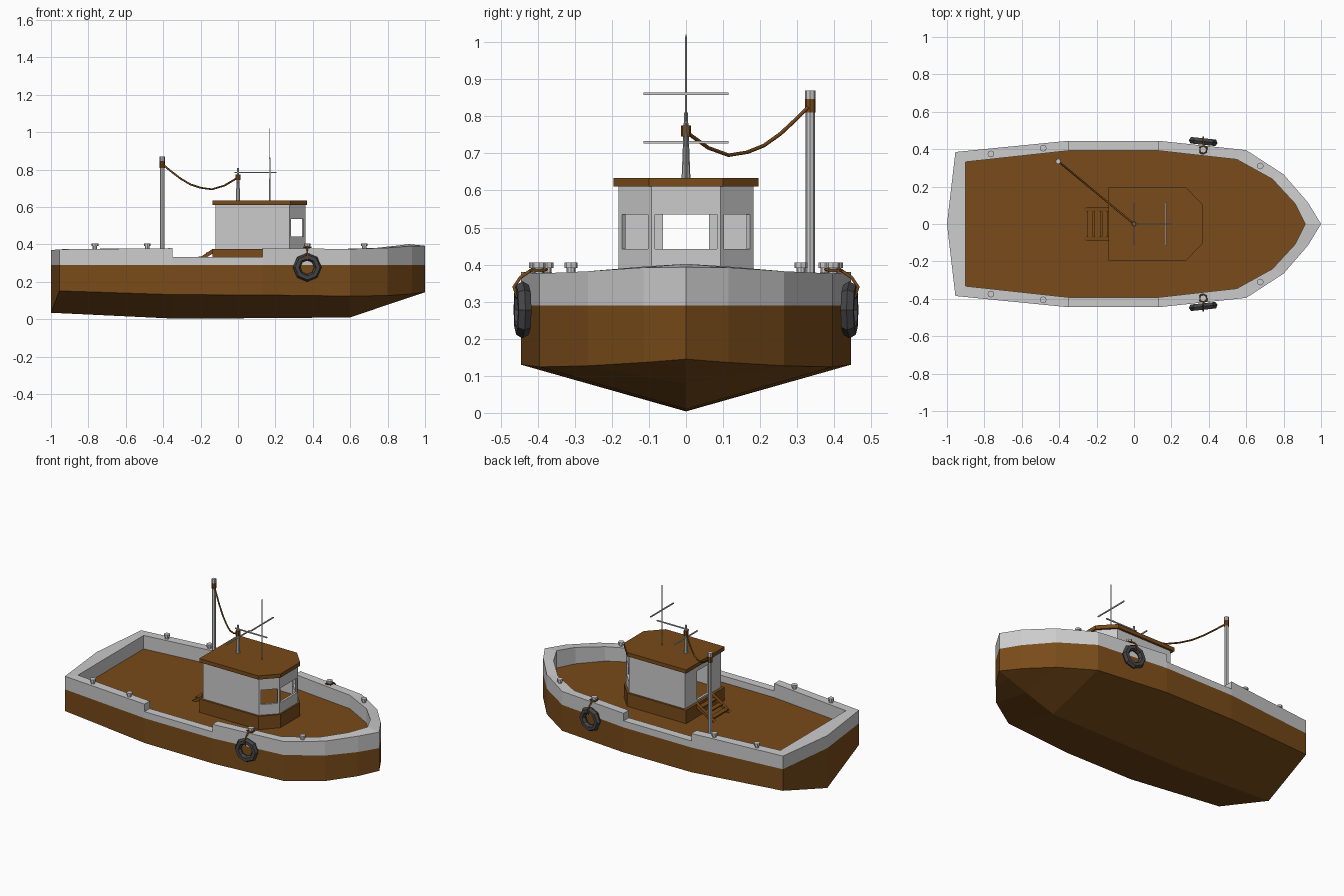
import bpy, bmesh
from math import radians
from mathutils import Vector

if "Cube" in bpy.data.objects:
    bpy.data.objects.remove(bpy.data.objects["Cube"])


def material(name, rgb):
    m = bpy.data.materials.new(name)
    m.diffuse_color = (*rgb, 1)
    m.use_nodes = True
    m.node_tree.nodes["Principled BSDF"].inputs["Base Color"].default_value = m.diffuse_color
    return m


BROWN = material("brown", (0.19, 0.07, 0.01))
BLACK = material("rubber", (0.06, 0.06, 0.065))


def loft(name, rows, close_u=False, close_v=False, caps=False, mat=None, mirror=False):
    """Skin a grid of points: each row is one section."""
    bm = bmesh.new()
    vs = [[bm.verts.new(p) for p in r] for r in rows]
    n, k = len(rows), len(rows[0])
    for i in range(n if close_u else n - 1):
        for j in range(k if close_v else k - 1):
            a, b = vs[i], vs[(i + 1) % n]
            bm.faces.new((a[j], b[j], b[(j + 1) % k], a[(j + 1) % k]))
    if caps:
        bm.faces.new(vs[0])
        bm.faces.new(vs[-1])
    bmesh.ops.remove_doubles(bm, verts=bm.verts, dist=1e-5)
    bmesh.ops.recalc_face_normals(bm, faces=bm.faces)
    me = bpy.data.meshes.new(name)
    bm.to_mesh(me)
    bm.free()
    ob = bpy.data.objects.new(name, me)
    bpy.context.collection.objects.link(ob)
    if mat:
        me.materials.append(mat)
    if mirror:
        md = ob.modifiers.new("mirror", 'MIRROR')
        md.use_axis = (False, True, False)
        md.merge_threshold = 0.0005
    return ob


def prism(name, outline, z0, z1, mat=None):
    return loft(name, [[(x, y, z) for x, y in outline] for z in (z0, z1)],
                close_v=True, caps=True, mat=mat)


def box(name, lo, hi, mat=None):
    return prism(name, [(lo[0], lo[1]), (hi[0], lo[1]), (hi[0], hi[1]), (lo[0], hi[1])],
                 lo[2], hi[2], mat)


def post(name, x, y, z0, z1, r0, r1=None, sides=8, mat=None):
    bpy.ops.mesh.primitive_cone_add(vertices=sides, radius1=r0, radius2=r0 if r1 is None else r1,
                                    depth=z1 - z0, location=(x, y, (z0 + z1) / 2))
    ob = bpy.context.object
    ob.name = name
    if mat:
        ob.data.materials.append(mat)
    return ob


def rope(name, pts, r):
    cu = bpy.data.curves.new(name, 'CURVE')
    cu.dimensions = '3D'
    cu.bevel_depth = r
    cu.bevel_resolution = 1
    cu.use_fill_caps = True
    sp = cu.splines.new('POLY')
    sp.points.add(len(pts) - 1)
    for p, co in zip(sp.points, pts):
        p.co = (*co, 1)
    ob = bpy.data.objects.new(name, cu)
    bpy.context.collection.objects.link(ob)
    cu.materials.append(BROWN)


# Hull: outer x, outer y, keel z, chine z per station, stern to bow
DECK = 0.29
hull = [(-1, 0, .035, .035), (-.955, .385, .035, .152), (-.35, .445, .004, .132),
        (.13, .445, .006, .13), (.6, .395, .01, .124), (.8, .265, .078, .127),
        (.93, .115, .121, .136), (1, 0, .145, .145)]
rows = []
for x, y, k, c in hull:
    kx = -1 if x < -.9 else x
    rows.append([(kx, 0, k), (x, y, c), (x, y, DECK), (x, 0, DECK)])
loft("hull", rows, mat=BROWN, mirror=True)

# Gunwale: outer x, y, inner x, y, outer top, inner top; repeated stations make the notch
rail = [(-1, 0, -.9, 0, .37, .376), (-.955, .385, -.9, .332, .374, .376),
        (-.35, .445, -.35, .392, .38, .38), (-.35, .445, -.35, .392, .332, .332),
        (.13, .445, .13, .392, .332, .332), (.13, .445, .13, .392, .38, .38),
        (.6, .395, .55, .345, .376, .376), (.8, .265, .74, .24, .382, .382),
        (.93, .115, .86, .11, .392, .395), (1, 0, .915, 0, .393, .402)]
loft("gunwale", [[(a, b, DECK), (a, b, zo), (c, d, zi), (c, d, DECK)]
                 for a, b, c, d, zo, zi in rail], mirror=True)

# Cabin base and roof
plan = [(-.137, -.195), (.28, -.195), (.37, -.1), (.37, .1), (.28, .195), (-.137, .195)]
prism("cabin_base", plan, DECK, .375, BROWN)
prism("cabin_roof", plan, .61, .634, BROWN)

# Cabin walls: panels with an optional rectangular opening (start, end, bottom, top)
Z0, Z1, T = .375, .612, .014
walls = [(-.12, -.182), (.275, -.182), (.36, -.093), (.36, .093), (.275, .182), (-.12, .182)]
window = (.1, .9, .442, .535)
openings = [None, window, (.05, .95, .442, .535), window, None, (.33, .67, .385, .57)]
for i, hole in enumerate(openings):
    p, q = Vector(walls[i]), Vector(walls[(i + 1) % 6])
    d = (q - p).normalized()
    inward = Vector((-d.y, d.x)) * T

    def at(t, z, off):
        v = p.lerp(q, t) + inward * off
        return (v.x, v.y, z)

    outer = [(0, Z0), (1, Z0), (1, Z1), (0, Z1)]
    name = f"cabin_wall_{i + 1}"
    if hole:
        a, b, lo, hi = hole
        inner = [(a, lo), (b, lo), (b, hi), (a, hi)]
        loft(name, [[at(*o, 0), at(*n, 0), at(*n, 1), at(*o, 1)]
                    for o, n in zip(outer, inner)], close_u=True, close_v=True)
    else:
        loft(name, [[at(*o, k) for o in outer] for k in (0, 1)], close_v=True, caps=True)

# Steps up to the cabin door
for s in (-1, 1):
    side = [(-.265, DECK), (-.235, DECK), (-.137, .35), (-.137, .375)]
    loft("step_stringer", [[(x, s * y, z) for x, z in side] for y in (.068, .09)],
         close_v=True, caps=True, mat=BROWN)
for i in range(3):
    x, z = -.235 + .04 * i, .308 + .023 * i
    box("step_tread", (x - .016, -.07, z - .004), (x + .016, .07, z + .004), BROWN)

# Tall side pole
post("side_pole", -.405, .335, DECK, .815, .0125)
post("side_pole_collar", -.405, .335, .81, .846, .0145, mat=BROWN)
post("side_pole_cap", -.405, .335, .846, .87, .014)

# Roof mast, antenna and crossbars
post("roof_mast", 0, 0, .63, .81, .012, .005)
post("roof_mast_collar", 0, 0, .745, .775, .014, mat=BROWN)
post("antenna", .17, 0, .63, 1.02, .004, .002, 6)
box("mast_crossbar", (-.003, -.115, .726), (.003, .115, .733))
box("antenna_crossbar", (.167, -.115, .857), (.173, .115, .864))
box("long_crossbar", (-.02, -.003, .781), (.205, .003, .788))

# Sagging line between the pole and the mast
sag = [(.335, .83), (.3, .795), (.255, .753), (.21, .721), (.165, .703),
       (.115, .695), (.06, .715), (0, .758)]
rope("mast_line", [(-y * .405 / .335, y, z) for y, z in sag], .005)

for s in (-1, 1):
    # Bollards on the gunwale
    for x, y in [(-.765, .375), (-.485, .405), (.37, .397), (.675, .31)]:
        post("bollard_stem", x, s * y, .37, .395, .012)
        post("bollard_cap", x, s * y, .391, .405, .018)
    # Tyre fender and its rope
    bpy.ops.mesh.primitive_torus_add(major_segments=8, minor_segments=6, major_radius=.057,
                                     minor_radius=.02, location=(.37, s * .441, .278),
                                     rotation=(radians(90), 0, radians(-6 * s)))
    tyre = bpy.context.object
    tyre.name = "tyre_fender"
    tyre.data.materials.append(BLACK)
    rope("fender_rope", [(.37, s * .385, .388), (.37, s * .415, .387), (.37, s * .447, .365),
                         (.37, s * .464, .34), (.37, s * .455, .312)], .005)
    rope("bollard_rope", [(.355, s * .38, .385), (.37, s * .376, .387), (.387, s * .385, .385),
                          (.39, s * .41, .385), (.372, s * .419, .385), (.352, s * .41, .385),
                          (.355, s * .38, .385)], .004)
